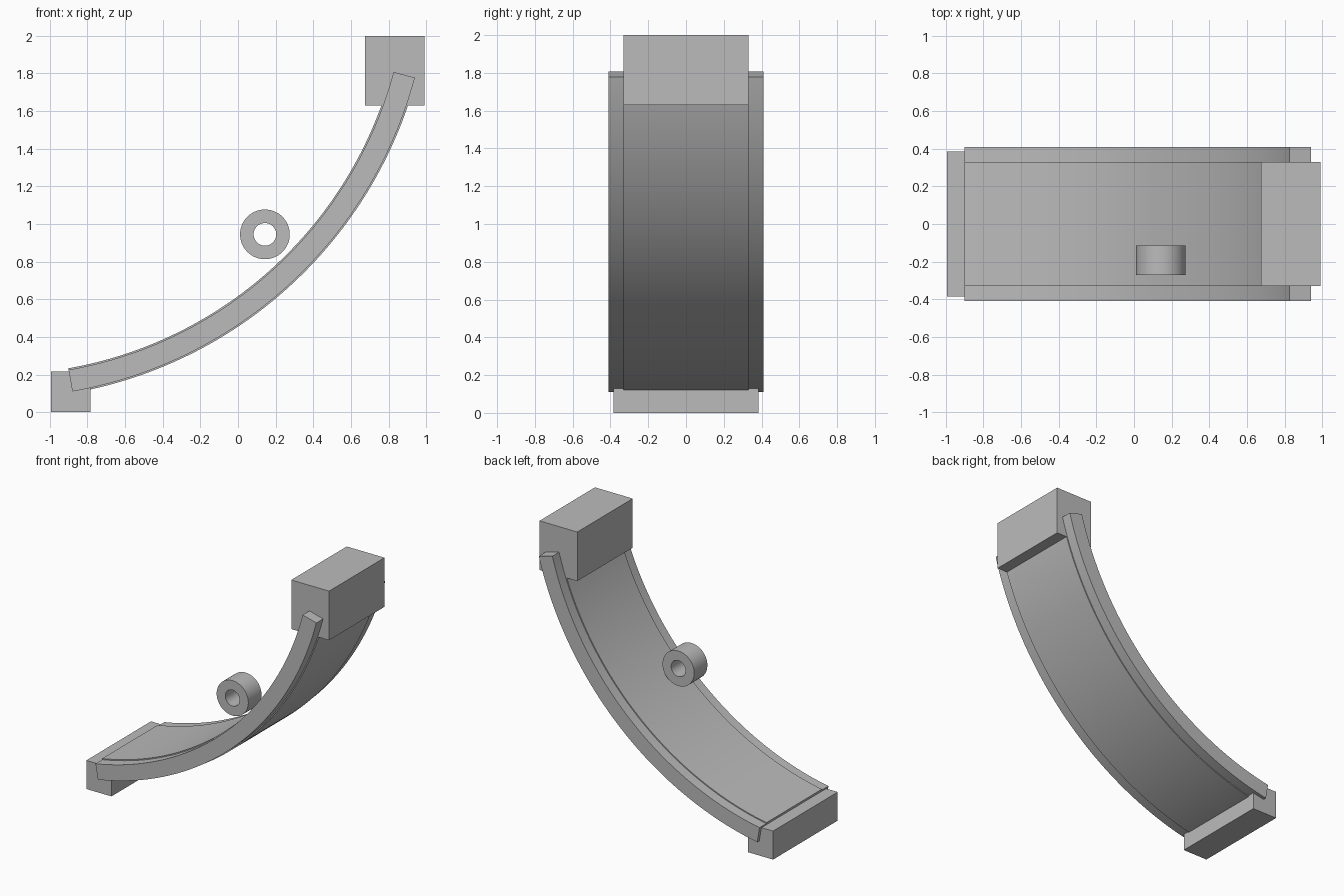
import bpy, bmesh, math

cube = bpy.data.objects.get("Cube")
if cube:
    bpy.data.objects.remove(cube, do_unlink=True)

# Single plain grey material
grey = bpy.data.materials.new("plain_grey")
grey.use_nodes = True
colour = (0.5, 0.5, 0.5, 1)
grey.diffuse_color = colour
grey.node_tree.nodes["Principled BSDF"].inputs["Base Color"].default_value = colour


def extrude_sections(name, sections, closed=False):
    """Skin a run of four-point sections into one solid."""
    bm = bmesh.new()
    rings = [[bm.verts.new(p) for p in s] for s in sections]
    pairs = list(zip(rings, rings[1:]))
    if closed:
        pairs.append((rings[-1], rings[0]))
    else:
        bm.faces.new(rings[0])
        bm.faces.new(rings[-1])
    for a, b in pairs:
        for i in range(4):
            j = (i + 1) % 4
            bm.faces.new((a[i], a[j], b[j], b[i]))
    bmesh.ops.recalc_face_normals(bm, faces=bm.faces)
    mesh = bpy.data.meshes.new(name)
    bm.to_mesh(mesh)
    bm.free()
    mesh.materials.append(grey)
    obj = bpy.data.objects.new(name, mesh)
    bpy.context.collection.objects.link(obj)
    bpy.ops.object.select_all(action="DESELECT")
    obj.select_set(True)
    bpy.context.view_layer.objects.active = obj
    bpy.ops.object.shade_smooth_by_angle(angle=math.radians(30))
    return obj


def sweep(name, centre, r_in, r_out, y0, y1, start, end, steps):
    """Rectangular section swept about an axis along y (angles in degrees)."""
    closed = end - start >= 360
    sections = []
    for k in range(steps if closed else steps + 1):
        a = math.radians(start + (end - start) * k / steps)
        c, s = math.cos(a), math.sin(a)
        sections.append([(centre[0] + r * c, y, centre[1] + r * s)
                         for r, y in ((r_in, y0), (r_out, y0), (r_out, y1), (r_in, y1))])
    return extrude_sections(name, sections, closed)


def block(name, x0, x1, half_y, z0, z1):
    return extrude_sections(name, [[(x, -half_y, z0), (x, half_y, z0),
                                    (x, half_y, z1), (x, -half_y, z1)] for x in (x0, x1)])


# Curved ramp: panel slightly proud of the two side rails
CENTRE = (-1.279, 2.372)
R_IN, R_OUT, PROUD = 2.18, 2.297, 0.008
START, END = -80, -15
sweep("ramp_panel", CENTRE, R_IN - PROUD, R_OUT + PROUD, -0.33, 0.33, START, END, 64)
for name, y0, y1 in (("front_rail", -0.41, -0.33), ("back_rail", 0.33, 0.41)):
    sweep(name, CENTRE, R_IN, R_OUT, y0, y1, START, END, 64)

# End blocks
block("lower_block", -0.995, -0.785, 0.385, 0, 0.215)
block("upper_block", 0.675, 0.99, 0.33, 1.63, 2.0)

# Hollow roller resting on the ramp
sweep("roller", (0.143, 0.945), 0.06, 0.132, -0.27, -0.113, 0, 360, 64)
